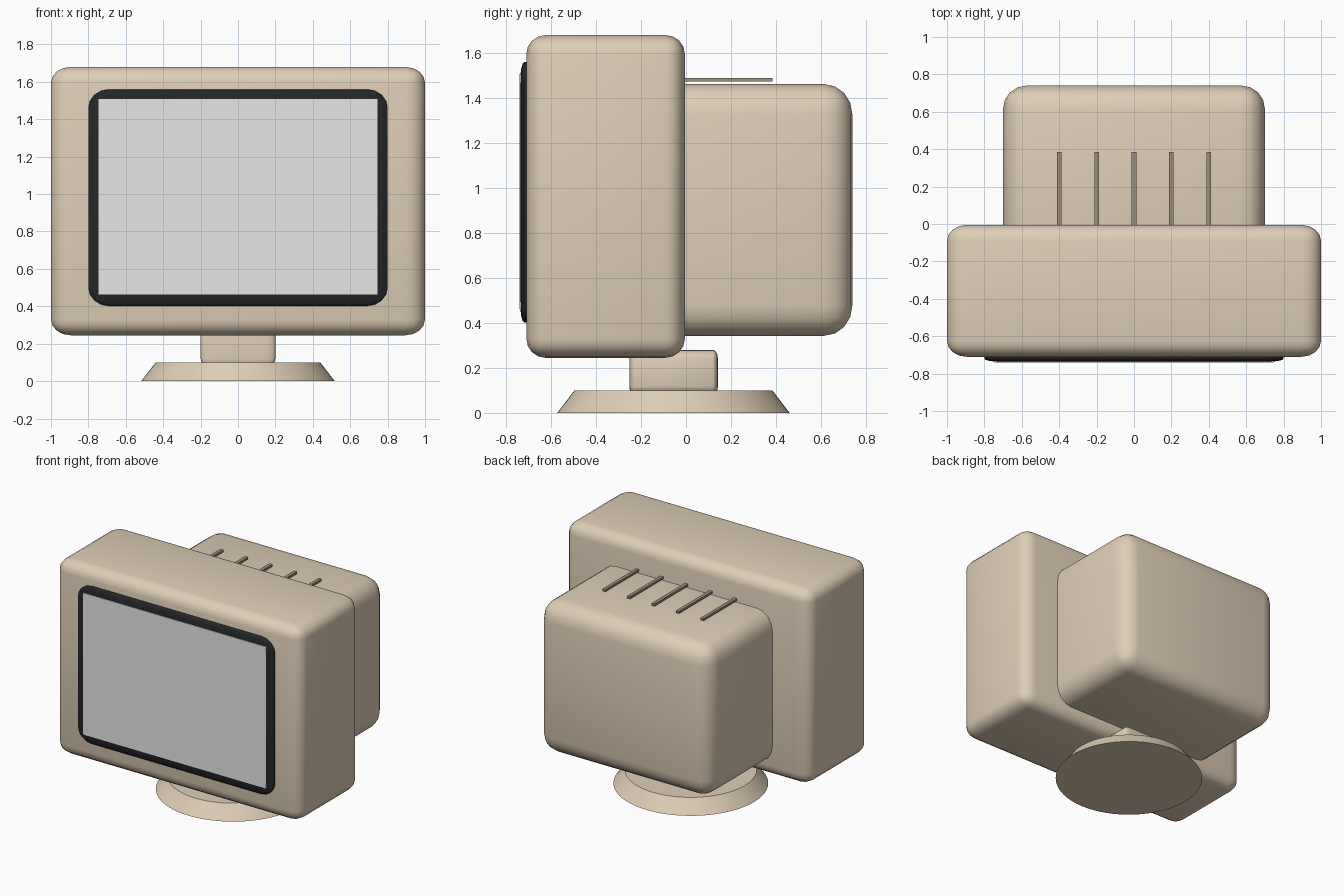
import bpy, bmesh, math
from mathutils import Matrix, Vector

if "Cube" in bpy.data.objects:
    bpy.data.objects.remove(bpy.data.objects["Cube"])


def material(name, rgb):
    m = bpy.data.materials.new(name)
    m.diffuse_color = (*rgb, 1)
    m.use_nodes = True
    m.node_tree.nodes["Principled BSDF"].inputs["Base Color"].default_value = m.diffuse_color
    return m


beige = material("beige plastic", (0.74, 0.62, 0.47))
black = material("black bezel", (0.018, 0.019, 0.021))
grey = material("screen grey", (0.8, 0.8, 0.8))
brown = material("vent brown", (0.33, 0.28, 0.20))


def finish(name, bm, mat, angle=50):
    me = bpy.data.meshes.new(name)
    bmesh.ops.recalc_face_normals(bm, faces=bm.faces)
    bm.to_mesh(me)
    bm.free()
    me.materials.append(mat)
    me.shade_smooth()
    me.set_sharp_from_angle(angle=math.radians(angle))
    ob = bpy.data.objects.new(name, me)
    bpy.context.collection.objects.link(ob)
    return ob


def box(name, lo, hi, mat, radius=None, segments=4):
    """Box between two corners, rounded by a separate radius per axis."""
    lo, hi = Vector(lo), Vector(hi)
    r = Vector(radius or (1, 1, 1))
    size = [(hi[i] - lo[i]) / r[i] for i in range(3)]
    bm = bmesh.new()
    bmesh.ops.create_cube(bm, size=1, matrix=Matrix.Diagonal((*size, 1)))
    if radius:
        bmesh.ops.bevel(bm, geom=bm.edges[:], offset=1, segments=segments,
                        profile=0.5, affect='EDGES')
    bmesh.ops.scale(bm, vec=r, verts=bm.verts)
    bmesh.ops.translate(bm, vec=(lo + hi) / 2, verts=bm.verts)
    return finish(name, bm, mat)


# Front case and rear tube housing
box("front_case", (-1, -0.71, 0.245), (1, -0.005, 1.68), beige, (0.105, 0.085, 0.085))
box("rear_housing", (-0.7, -0.3, 0.343), (0.7, 0.74, 1.462), beige, (0.125, 0.125, 0.135))

# Screen surround and glass
box("screen_bezel", (-0.8, -0.738, 0.402), (0.8, -0.66, 1.56), black, (0.11, 0.018, 0.1))
box("screen", (-0.745, -0.74, 0.463), (0.745, -0.732, 1.507), grey)

# Vent strips above the housing
for i in range(-2, 3):
    x = i * 0.2
    box(f"vent_{i + 3}", (x - 0.0125, -0.02, 1.474), (x + 0.0125, 0.385, 1.49), brown)

# Neck and round foot
box("stand_neck", (-0.2, -0.252, 0.08), (0.2, 0.142, 0.28), beige, (0.055, 0.022, 0.04))
bm = bmesh.new()
bmesh.ops.create_cone(bm, cap_ends=True, segments=64, radius1=0.517, radius2=0.44,
                      depth=0.1, matrix=Matrix.Translation((0, -0.056, 0.05)))
finish("stand_base", bm, beige, 30)
